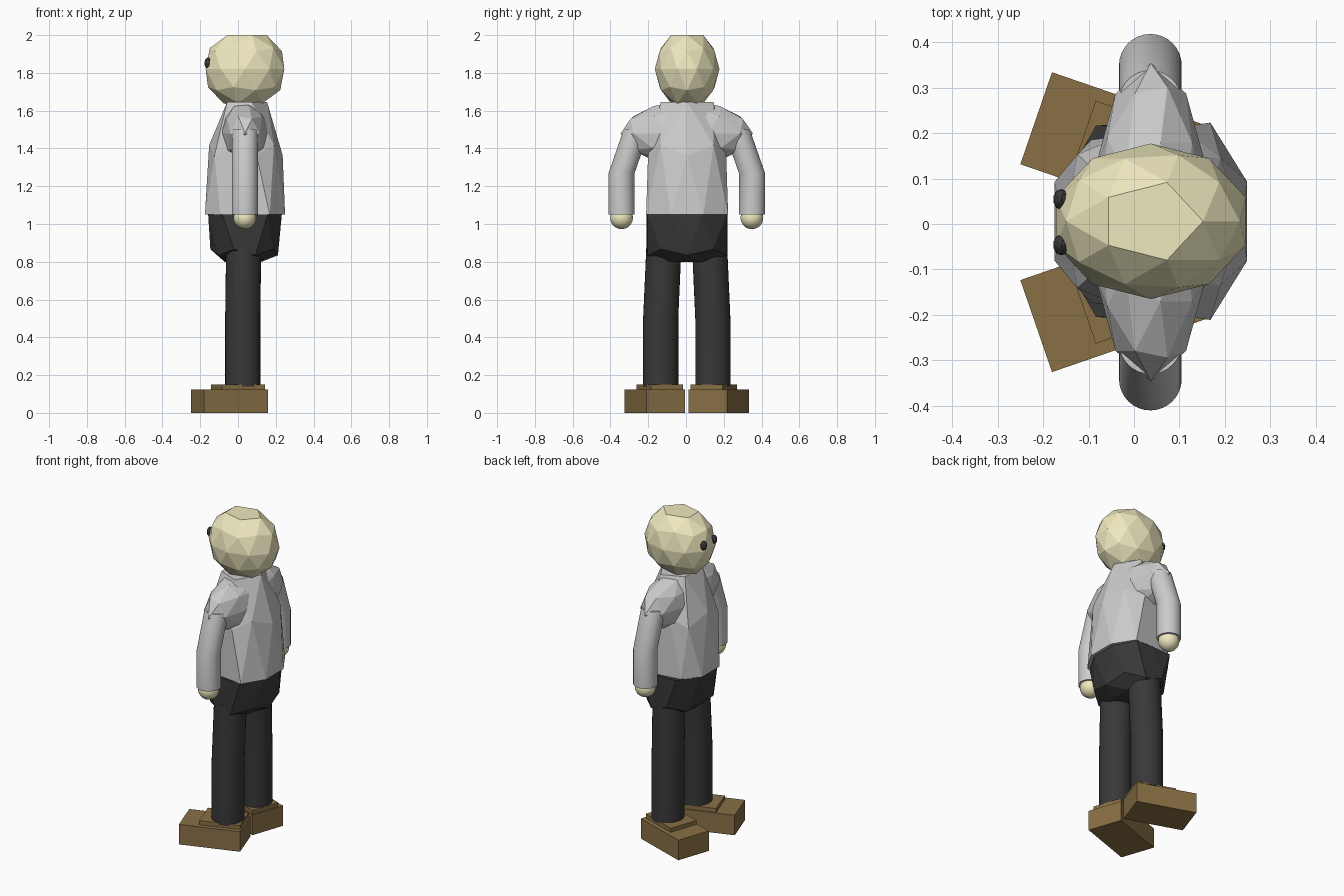
import bpy, bmesh, math
from mathutils import Matrix, Vector

if "Cube" in bpy.data.objects:
    bpy.data.objects.remove(bpy.data.objects["Cube"])

CX, CY = 0.037, 0.006   # body axis


def material(name, rgb):
    m = bpy.data.materials.new(name)
    m.diffuse_color = (*rgb, 1)
    m.use_nodes = True
    m.node_tree.nodes["Principled BSDF"].inputs["Base Color"].default_value = m.diffuse_color
    return m


SKIN = material("skin", (0.86, 0.81, 0.52))
BLACK = material("black", (0.04, 0.04, 0.04))
BROWN = material("brown", (0.25, 0.16, 0.06))


def finish(bm, name, mat=None, smooth=False):
    bmesh.ops.recalc_face_normals(bm, faces=bm.faces)
    me = bpy.data.meshes.new(name)
    bm.to_mesh(me)
    bm.free()
    ob = bpy.data.objects.new(name, me)
    bpy.context.collection.objects.link(ob)
    if mat:
        me.materials.append(mat)
    if smooth:
        bpy.ops.object.select_all(action='DESELECT')
        ob.select_set(True)
        bpy.context.view_layer.objects.active = ob
        bpy.ops.object.shade_smooth_by_angle(angle=math.radians(35))
    return ob


def blob(name, centre, radii, mat=None, zmin=-9, zmax=9, side=None):
    """Faceted ellipsoid, flattened at zmin / zmax and at the sides."""
    bm = bmesh.new()
    bmesh.ops.create_icosphere(bm, subdivisions=2, radius=1)
    for v in bm.verts:
        x, y, z = (c * r for c, r in zip(v.co, radii))
        if side:
            lim = side(x)
            y = max(-lim, min(lim, y))
        v.co = Vector((x, y, max(zmin, min(zmax, z)))) + Vector(centre)
    return finish(bm, name, mat)


def limb(name, points, r, mat=None, n=32):
    """Round tube through stacked level rings."""
    bm = bmesh.new()
    rings = [[bm.verts.new((x + r * math.cos(2 * math.pi * i / n),
                            y + r * math.sin(2 * math.pi * i / n), z))
              for i in range(n)] for x, y, z in points]
    for a, b in zip(rings, rings[1:]):
        for i in range(n):
            j = (i + 1) % n
            bm.faces.new((a[i], a[j], b[j], b[i]))
    bm.faces.new(rings[0])
    bm.faces.new(rings[-1])
    return finish(bm, name, mat, True)


def box(name, centre, size, angle, mat):
    bm = bmesh.new()
    bmesh.ops.create_cube(bm, size=1, matrix=Matrix.Translation(centre)
                          @ Matrix.Rotation(angle, 4, 'Z')
                          @ Matrix.Diagonal((*size, 1)))
    return finish(bm, name, mat)


# head with a flat crown
blob("head", (CX, CY, 1.82), (0.219, 0.171, 0.212), SKIN, zmax=0.18)

# shirt: torso dome and wide shoulder yoke
blob("torso", (CX, CY, 1.05), (0.223, 0.28, 0.7), zmin=0, zmax=0.595,
     side=lambda x: 0.198 + 0.145 * x)
blob("shoulders", (CX, CY - 0.002, 1.48), (0.132, 0.35, 0.17))

# hips of the trousers
blob("hips", (CX, CY, 1.05), (0.205, 0.26, 0.41), BLACK, zmin=-0.25, zmax=0,
     side=lambda x: 0.215)

for s, tag in ((1, "right"), (-1, "left")):
    def at(x, y, z):
        return (x, CY - 0.002 + s * y, z)

    # eye
    blob(tag + "_eye", at(-0.16, 0.05, 1.852), (0.018, 0.023, 0.03), BLACK)

    # arm and hand
    limb(tag + "_arm", [at(0.036, 0.345, 1.05), at(0.036, 0.345, 1.27),
                        at(0.036, 0.265, 1.50)], 0.069)
    bm = bmesh.new()
    bmesh.ops.create_uvsphere(bm, u_segments=32, v_segments=16, radius=0.06,
                              matrix=Matrix.Translation(at(0.036, 0.345, 1.033)))
    finish(bm, tag + "_hand", SKIN, True)

    # leg
    limb(tag + "_leg", [at(0.025, 0.138, 0.14), at(0.025, 0.138, 0.5),
                        at(0.03, 0.121, 0.88)], 0.093, BLACK)

    # shoe sole and ankle block, toes turned out
    turn = -s * math.radians(19)
    box(tag + "_shoe", at(-0.045, 0.17, 0.0625), (0.36, 0.214, 0.125), turn, BROWN)
    box(tag + "_shoe_top", at(0, 0.143, 0.132), (0.24, 0.18, 0.036), turn, BROWN)
